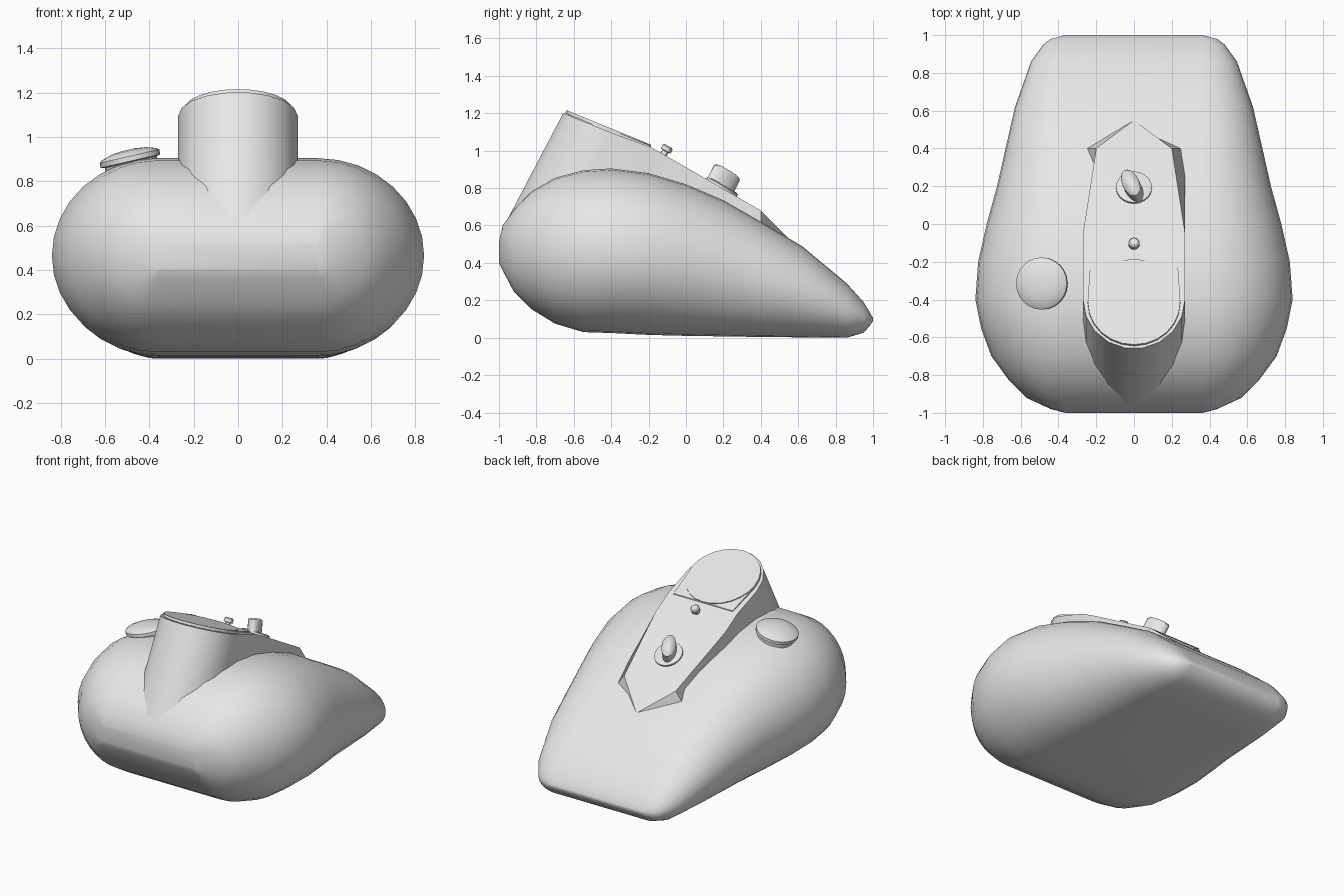
import bpy, bmesh
from math import sin, cos, pi, radians

cube = bpy.data.objects.get("Cube")
if cube:
    bpy.data.objects.remove(cube)

grey = bpy.data.materials.new("plain_grey")
grey.use_nodes = True
grey.diffuse_color = (0.8, 0.8, 0.8, 1)
grey.node_tree.nodes["Principled BSDF"].inputs["Base Color"].default_value = (0.8, 0.8, 0.8, 1)


def finish(name, bm, angle=30):
    bmesh.ops.recalc_face_normals(bm, faces=bm.faces)
    mesh = bpy.data.meshes.new(name)
    bm.to_mesh(mesh)
    bm.free()
    mesh.materials.append(grey)
    obj = bpy.data.objects.new(name, mesh)
    bpy.context.collection.objects.link(obj)
    bpy.ops.object.select_all(action="DESELECT")
    obj.select_set(True)
    bpy.context.view_layer.objects.active = obj
    bpy.ops.object.shade_smooth_by_angle(angle=radians(angle))
    return obj


def loft(bm, rings, cap_start=True, cap_end=True):
    loops = [[bm.verts.new(p) for p in ring] for ring in rings]
    for a, b in zip(loops, loops[1:]):
        for i in range(len(a)):
            j = (i + 1) % len(a)
            bm.faces.new((a[i], a[j], b[j], b[i]))
    if cap_start:
        bm.faces.new(loops[0])
    if cap_end:
        bm.faces.new(loops[-1])
    return loops


def lathe(name, profile, location, rotation, scale=(1, 1, 1), sides=20):
    bm = bmesh.new()
    loft(bm, [[(r * cos(2 * pi * i / sides), r * sin(2 * pi * i / sides), z)
               for i in range(sides)] for r, z in profile])
    obj = finish(name, bm)
    obj.location = location
    obj.rotation_euler = [radians(a) for a in rotation]
    obj.scale = scale
    return obj


# Tank: flat middle strip with rounded lobes; stations are y, half width, top, bottom
FLAT = 0.36
stations = [
    (-1.0, .362, .52, .40), (-.98, .44, .60, .36), (-.92, .57, .685, .245),
    (-.83, .66, .78, .155), (-.70, .755, .855, .075), (-.55, .81, .895, .03),
    (-.40, .84, .905, .025), (-.20, .825, .88, .015), (0, .78, .82, .01),
    (.20, .725, .735, .007), (.40, .68, .62, .004), (.62, .63, .49, .002),
    (.86, .545, .29, 0), (.95, .48, .19, .027), (.98, .44, .14, .06),
    (1.0, .362, .105, .09)]


def tank_section(y, width, top, bottom, steps=16):
    mid, half = (top + bottom) / 2, (top - bottom) / 2
    side = []
    for k in range(steps + 1):
        a = pi / 2 - pi * k / steps
        side.append((FLAT + (width - FLAT) * cos(a), y, mid + half * sin(a)))
    return side + [(-x, y, z) for x, y, z in reversed(side)]


bm = bmesh.new()
loft(bm, [tank_section(*s) for s in stations])
finish("fuel_tank", bm, 35)


# Console: leaning round pod in front, tapering to a pointed tail
def pod_height(y):
    return 1.01 - 0.41 * (y + 0.19)


def front_arc(radius, steps=9):
    arc = []
    for k in range(steps + 1):
        a = pi * k / steps
        arc.append((radius * cos(a), -0.40 - 0.26 / 0.27 * radius * sin(a)))
    return arc


right = [(.2, .4, .68), (.27, -.05, .94), (.27, -.19, 1.02)]
right_base = [(.27, .4, .59), (.27, -.05, .6), (.27, -.19, .6)]


def mirrored(points):
    return [(-x, y, z) for x, y, z in reversed(points)]


arc = [(x, y, pod_height(y)) for x, y in front_arc(.27)]
arc_base = [(x, y - .526 * (z - .6), .6) for x, y, z in arc]
top_ring = [(0, .55, .53)] + right + arc + mirrored(right)
base_ring = [(0, .55, .42)] + right_base + arc_base + mirrored(right_base)
bm = bmesh.new()
top = loft(bm, [base_ring, top_ring], cap_end=False)[1]
bm.faces.new((top[0], top[1], top[-1]))
bm.faces.new((top[1], top[2], top[3], top[-3], top[-2], top[-1]))
bm.faces.new(top[3:-2])
finish("console", bm)

# Gauge pad with a square back edge and round front
outline = [(.23, -.19)] + front_arc(.245) + [(-.23, -.19)]
bm = bmesh.new()
loft(bm, [[(x, y, pod_height(y) + h) for x, y in outline] for h in (-.01, .016)])
finish("gauge_pad", bm)

# Gauge face
lathe("gauge_face", [(.245, -.01), (.245, .008)],
      (0, -.415, pod_height(-.415) + .014), (-22.3, 0, 0), sides=24)

# Switch and warning lamp on the sloping console top
slope = -30
lathe("switch_flange", [(.095, -.01), (.095, .012), (.08, .018)], (0, .19, .801), (slope, 0, 0))
lathe("switch_knob", [(1, 0), (1, .085), (.9, .095)], (0, .18, .807),
      (slope, 0, 25), (.045, .085, 1))
lathe("warning_lamp", [(.018, -.02), (.018, .02), (.03, .022), (.03, .045), (.022, .052)],
      (0, -.12, .98), (slope, 0, 0), sides=12)

# Filler cap on the right lobe
lathe("filler_cap", [(.12, -.06), (.12, -.005), (.138, 0), (.138, .022), (.125, .032),
                     (.08, .046), (.03, .052)], (-.485, -.315, .892), (0, -13, 0), sides=24)
